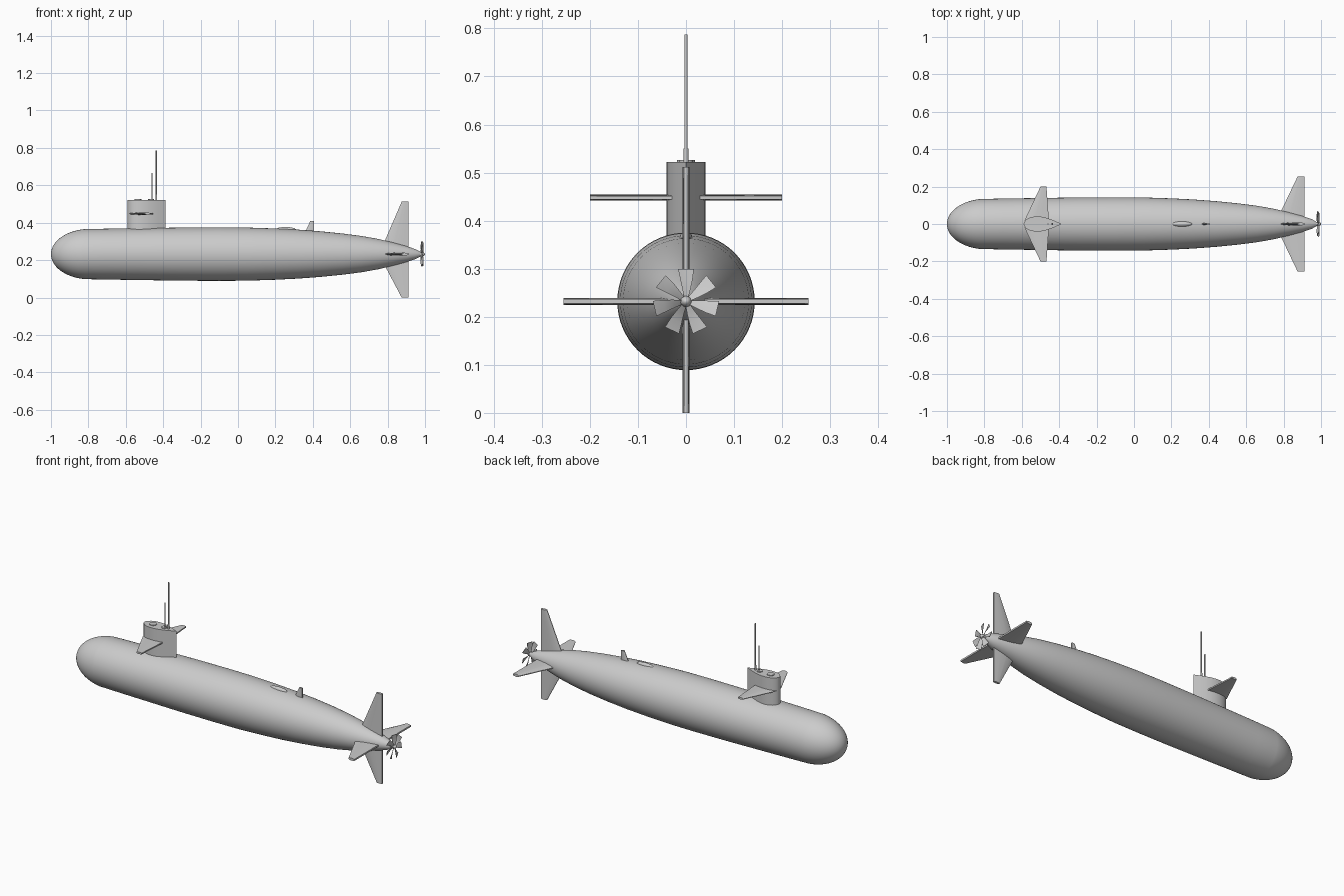
import bpy, bmesh, math
from mathutils import Matrix, Vector

if "Cube" in bpy.data.objects:
    bpy.data.objects.remove(bpy.data.objects["Cube"])

AXIS = 0.232  # height of the hull centreline


def finish(name, bm, angle=30):
    bmesh.ops.remove_doubles(bm, verts=bm.verts, dist=1e-5)
    bmesh.ops.recalc_face_normals(bm, faces=bm.faces)
    me = bpy.data.meshes.new(name)
    bm.to_mesh(me)
    bm.free()
    ob = bpy.data.objects.new(name, me)
    bpy.context.collection.objects.link(ob)
    bpy.ops.object.select_all(action='DESELECT')
    ob.select_set(True)
    bpy.context.view_layer.objects.active = ob
    bpy.ops.object.shade_smooth_by_angle(angle=math.radians(angle))
    return ob


def loft(bm, rings):
    loops = [[bm.verts.new(p) for p in r] for r in rings]
    n = len(loops[0])
    for a, b in zip(loops, loops[1:]):
        for i in range(n):
            bm.faces.new((a[i], a[(i + 1) % n], b[(i + 1) % n], b[i]))
    bm.faces.new(loops[0][::-1])
    bm.faces.new(loops[-1])


def revolve(name, profile, n=64):
    bm = bmesh.new()
    loft(bm, [[(x, r * math.cos(2 * math.pi * i / n), AXIS + r * math.sin(2 * math.pi * i / n))
               for i in range(n)] for x, r in profile])
    return finish(name, bm)


def fin(name, root, tip, thick, base, turn=0):
    """root/tip = (span, x_lead, x_trail); the span points up, then turns about x."""
    bm = bmesh.new()
    rings = []
    for s, x0, x1 in (root, tip):
        c, t = x1 - x0, thick / 2
        half = [(0, 0.25), (0.15, 0.75), (0.4, 1), (0.7, 0.9), (1, 0.6)]
        sec = half + [(u, -v) for u, v in reversed(half)]
        rings.append([(x0 + u * c, v * t, s) for u, v in sec])
    loft(bm, rings)
    bm.transform(Matrix.Translation((0, 0, base)) @ Matrix.Rotation(turn, 4, 'X'))
    return finish(name, bm, 25)


def cylinder(name, x, z0, z1, r, n=16, y=0):
    bm = bmesh.new()
    loft(bm, [[(x + r * math.cos(2 * math.pi * i / n), y + r * math.sin(2 * math.pi * i / n), z)
               for i in range(n)] for z in (z0, z1)])
    return finish(name, bm)


# Hull: elliptical bow, long body, tapering stern
bow = [(-0.79 - 0.21 * math.cos(a), 0.135 * math.sin(a))
       for a in [0.02 + i * 1.41 / 14 for i in range(15)]]
body = [(-0.7, 0.136), (-0.5, 0.139), (-0.3, 0.142), (-0.1, 0.143), (0.05, 0.142), (0.2, 0.137),
        (0.32, 0.131), (0.44, 0.122), (0.56, 0.110), (0.66, 0.097), (0.75, 0.081),
        (0.83, 0.062), (0.9, 0.043), (0.95, 0.026), (0.972, 0.014)]
revolve("hull", bow + body)

# Sail: teardrop section
bm = bmesh.new()
upper = [(-0.59 + 0.202 * u, 0.0405 * v) for u, v in
         [(0, 0), (0.015, 0.26), (0.05, 0.5), (0.11, 0.73), (0.2, 0.92), (0.32, 1),
          (0.45, 0.98), (0.6, 0.82), (0.75, 0.56), (0.88, 0.28), (1, 0)]]
outline = upper + [(x, -y) for x, y in reversed(upper[1:-1])]
loft(bm, [[(x, y, z) for x, y in outline] for z in (0.33, 0.522)])
finish("sail", bm, 40)

# Sail top fittings and masts
cylinder("bridge_hatch", -0.535, 0.515, 0.526, 0.019, 24)
cylinder("mast_plate", -0.465, 0.515, 0.526, 0.015, 24)
cylinder("tall_mast_sleeve", -0.437, 0.5, 0.55, 0.005)
cylinder("tall_mast", -0.437, 0.5, 0.787, 0.003)
cylinder("short_mast", -0.46, 0.5, 0.665, 0.003)

# Sail planes
for side, s in (("left", 1), ("right", -1)):
    fin("sail_plane_" + side, (0.02, -0.585, -0.455), (0.2, -0.5, -0.468),
        0.012, 0.448, s * math.pi / 2)

# Cross-shaped tail fins
for i, side in enumerate(("top", "left", "bottom", "right")):
    reach = 0.232 if side == "bottom" else 0.255
    reach = 0.28 if side == "top" else reach
    fin("tail_fin_" + side, (0.02, 0.763, 0.912), (reach, 0.875, 0.912),
        0.015, AXIS, i * math.pi / 2)

# Small dorsal fin and deck blister
fin("dorsal_fin", (0.33, 0.35, 0.408), (0.41, 0.387, 0.406), 0.012, 0)
bm = bmesh.new()
bmesh.ops.create_uvsphere(bm, u_segments=32, v_segments=16, radius=1)
bm.transform(Matrix.Translation((0.255, 0, 0.362)) @ Matrix.Diagonal((0.055, 0.014, 0.015, 1)))
finish("deck_blister", bm)

# Propeller hub
revolve("propeller_hub", [(0.965, 0.012), (0.985, 0.0115), (0.993, 0.009),
                          (0.998, 0.005), (1.0, 0.001)], 24)

# Seven twisted, flaring propeller blades
bm = bmesh.new()
for k in range(7):
    rings = []
    for r, w, pitch, sweep in ((0.006, 0.006, 0.8, 0), (0.025, 0.010, 0.6, 0.001),
                               (0.045, 0.014, 0.45, 0.001), (0.067, 0.017, 0.3, 0)):
        ring = []
        for u, t in ((-1, 0.0012), (0, 0.0018), (1, 0.0012), (1, -0.0012), (0, -0.0018), (-1, -0.0012)):
            p = Vector((0.984 + t + u * w * math.sin(pitch), u * w * math.cos(pitch) + sweep, r))
            p = Matrix.Rotation(2 * math.pi * k / 7, 3, 'X') @ Vector((p.x, p.y, p.z))
            ring.append((p.x, p.y, p.z + AXIS))
        rings.append(ring)
    loft(bm, rings)
finish("propeller_blades", bm)
